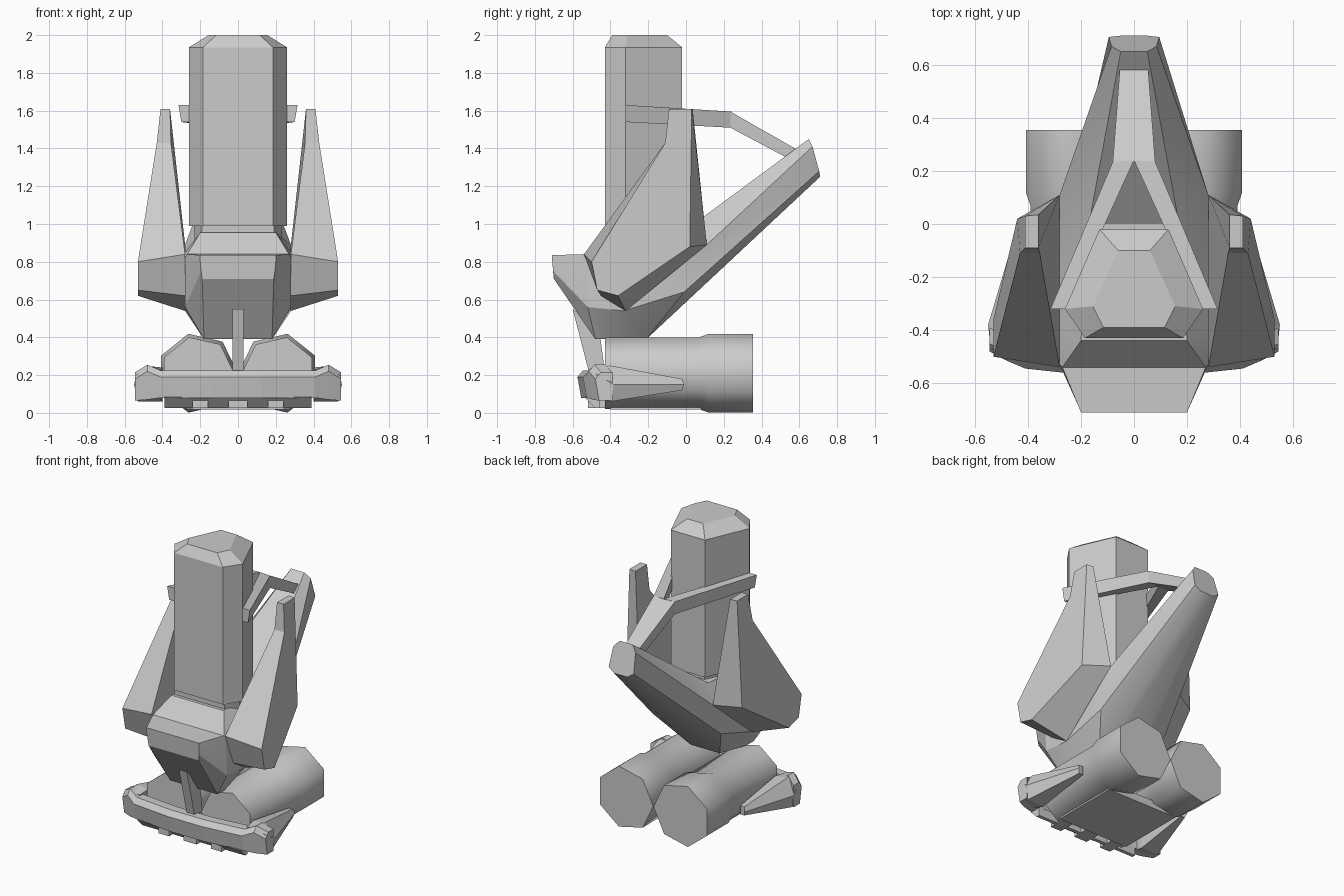
import bpy, bmesh, math

if "Cube" in bpy.data.objects:
    bpy.data.objects.remove(bpy.data.objects["Cube"])


def loft(name, loops, smooth=None):
    """Skin a row of equal-length closed loops and cap both ends."""
    bm = bmesh.new()
    rows = [[bm.verts.new(p) for p in loop] for loop in loops]
    n = len(rows[0])
    for a, b in zip(rows, rows[1:]):
        for i in range(n):
            j = (i + 1) % n
            bm.faces.new((a[i], a[j], b[j], b[i]))
    bm.faces.new(rows[0])
    bm.faces.new(rows[-1])
    bmesh.ops.recalc_face_normals(bm, faces=bm.faces)
    me = bpy.data.meshes.new(name)
    bm.to_mesh(me)
    bm.free()
    ob = bpy.data.objects.new(name, me)
    bpy.context.collection.objects.link(ob)
    if smooth:
        bpy.ops.object.select_all(action='DESELECT')
        ob.select_set(True)
        bpy.context.view_layer.objects.active = ob
        bpy.ops.object.shade_smooth_by_angle(angle=math.radians(smooth))
    return ob


def flip(loop, s):
    return [(s * x, y, z) for x, y, z in loop]


def mirrored(half):
    """Half profile from top to bottom becomes a full symmetric loop."""
    return half + flip(half[::-1], -1)


def box(name, x0, x1, y0, y1, z0, z1):
    loft(name, [[(x0, y, z0), (x1, y, z0), (x1, y, z1), (x0, y, z1)] for y in (y0, y1)])


# Tall six-sided column with bevelled top and narrower neck
def column_ring(front, mid, back, z):
    return mirrored([(*front, z), (*mid, z), (*back, z)])


full = ((.185, -.43), (.26, -.32), (.13, -.02))
loft("column", [column_ring(*full, z) for z in (.99, 1.935)]
     + [column_ring((.115, -.39), (.155, -.31), (.06, -.10), 2.0)])
loft("column_neck", [column_ring((.19, -.42), (.23, -.31), (.12, -.03), z) for z in (.8, 1.0)])

# Faceted hull running from the blunt nose to the raised tail
hull = [
    [(.20, -.71, .835), (.20, -.708, .80), (.195, -.703, .75), (.19, -.70, .71)],
    [(.27, -.54, .84), (.28, -.53, .82), (.28, -.52, .56), (.18, -.48, .39)],
    [(.20, -.44, .955), (.28, -.38, .85), (.28, -.33, .54), (.18, -.40, .39)],
    [(.17, .0, .97), (.28, .11, .89), (.26, -.01, .64), (.11, -.21, .39)],
    [(.05, .65, 1.45), (.085, .67, 1.41), (.095, .705, 1.28), (.05, .71, 1.25)],
]
loft("hull", [mirrored(h) for h in hull], 25)

# Forked brace from the tail to both sides of the column
loft("brace_stem", [
    [(-.05, .63, 1.30), (.05, .63, 1.30), (.05, .63, 1.37), (-.05, .63, 1.37)],
    [(-.08, .235, 1.51), (.08, .235, 1.51), (.08, .235, 1.595), (-.08, .235, 1.595)]])
arm = [[(0, .24, 1.51), (.08, .235, 1.51), (.08, .235, 1.595), (0, .24, 1.595)],
       [(.26, -.32, 1.54), (.30, -.32, 1.54), (.315, -.32, 1.63), (.255, -.32, 1.63)]]

# Tapering side wings: outer and inner outlines
wing = [
    [(.41, .03, 1.61), (.44, .02, .88), (.53, -.36, .62), (.53, -.47, .65),
     (.53, -.50, .80), (.43, -.11, 1.43), (.41, -.09, 1.61)],
    [(.36, .035, 1.61), (.28, .11, .89), (.28, -.32, .54), (.28, -.45, .62),
     (.28, -.54, .84), (.355, -.11, 1.43), (.36, -.09, 1.61)],
]

# Seven-sided drums with a wider rear collar
def drum_ring(y, r):
    return [(.215 + r * math.cos(math.tau * i / 7 + math.pi),
             y, .21 + r * math.sin(math.tau * i / 7)) for i in range(7)]


drum = [drum_ring(y, r) for y, r in ((-.43, .195), (.07, .195), (.12, .214), (.355, .214))]
# The flat side faces outward
drum = [[(.43 - x, y, z) for x, y, z in ring] for ring in drum]
drum = [[(.215 + (x - .215) * math.cos(math.pi) - 0, y, .42 - z) for x, y, z in ring] for ring in drum]

# Side pods trailing back from the bumper ends
pod = [[(.41, -.49, .08), (.52, -.47, .08), (.54, -.47, .20), (.48, -.49, .245), (.41, -.49, .23)],
       [(.40, -.40, .06), (.53, -.40, .06), (.55, -.38, .15), (.49, -.40, .25), (.40, -.40, .24)],
       [(.40, -.02, .12), (.43, -.02, .12), (.44, -.01, .15), (.43, -.02, .18), (.40, -.02, .18)]]

for s, side in ((1, "right"), (-1, "left")):
    loft(side + "_brace_arm", [flip(l, s) for l in arm])
    loft(side + "_wing", [flip(l, s) for l in wing])
    loft(side + "_drum", [flip(l, s) for l in drum], 60)
    loft(side + "_pod", [flip(l, s) for l in pod])
    box(side + "_bracket", s * .2 - .04, s * .2 + .04, -.52, -.36, .025, .08)

# Bowed front bumper: x, front y, bottom z, top z
half = [(.13, -.575, .08, .225), (.41, -.545, .08, .225), (.48, -.515, .07, .255), (.545, -.48, .065, .215)]
stations = [(-x, y, b, t) for x, y, b, t in half[::-1]] + half
loft("bumper", [[(x, y, t - .035), (x, y + .03, t), (x, y + .09, t), (x, y + .09, b), (x, y + .02, b)]
                for x, y, b, t in stations])

# Sloped lip under the bumper, floor plate and centre bracket
loft("bumper_lip", [[(x, -.54, .085), (x, -.48, .025), (x, -.455, .025), (x, -.455, .085)]
                    for x in (-.39, .39)])
box("floor_plate", -.27, .27, -.40, .08, .018, .07)
box("centre_bracket", -.05, .05, -.52, -.36, .025, .08)

# Thin fin joining the bumper to the nose
loft("nose_fin", [[(x, -.60, .55), (x, -.46, .45), (x, -.43, .22), (x, -.51, .20)]
                  for x in (-.03, .03)])
